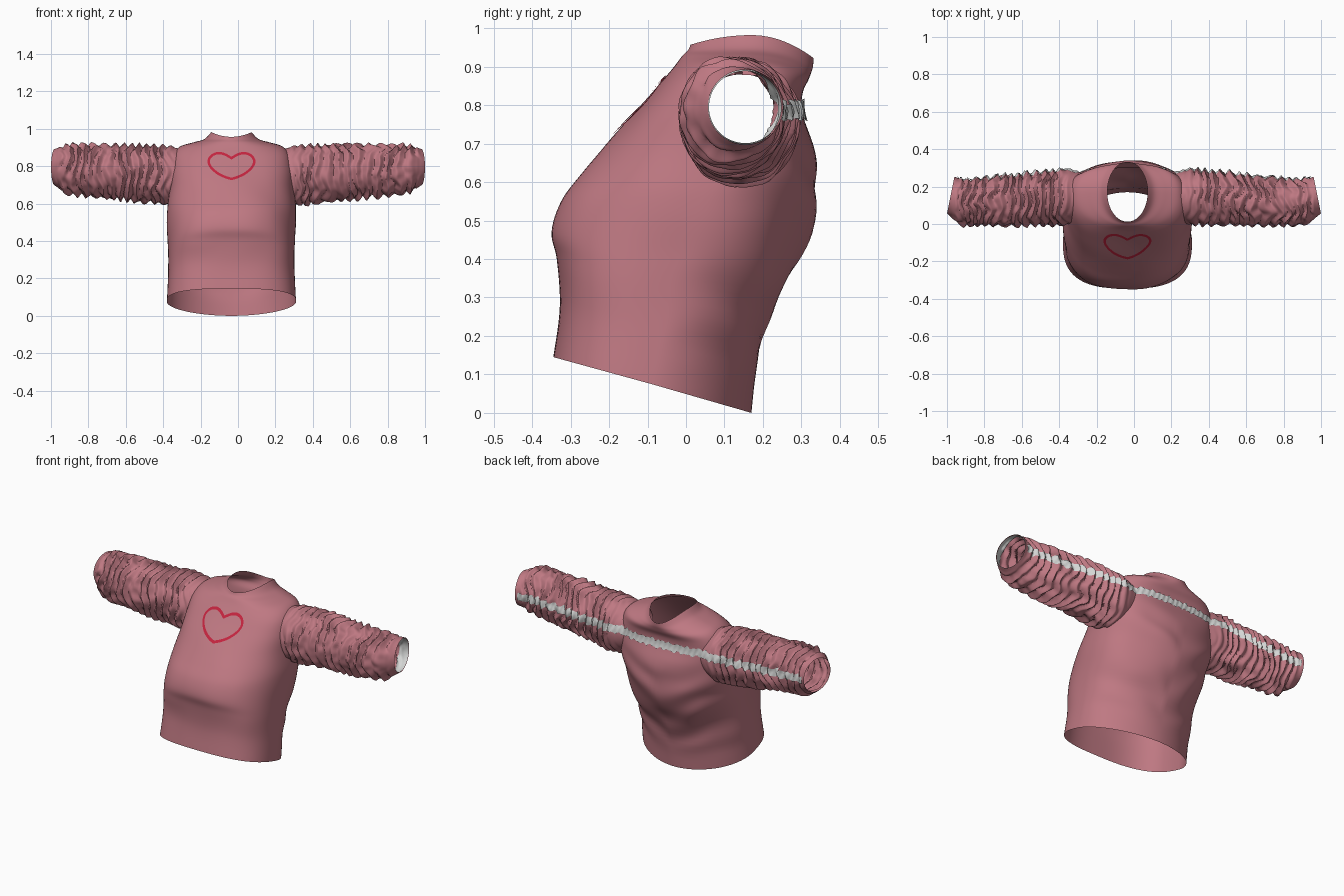
import bpy, math
from mathutils import Vector, noise
from mathutils.bvhtree import BVHTree

if "Cube" in bpy.data.objects:
    bpy.data.objects.remove(bpy.data.objects["Cube"])

CX = -0.035  # torso centre line


def material(name, rgb):
    m = bpy.data.materials.new(name)
    m.diffuse_color = (*rgb, 1)
    m.use_nodes = True
    m.node_tree.nodes["Principled BSDF"].inputs["Base Color"].default_value = m.diffuse_color
    return m


PINK = material("dusty pink fabric", (0.52, 0.19, 0.225))
RED = material("heart red", (0.56, 0.018, 0.05))
GREY = material("light grey trim", (0.66, 0.67, 0.66))


def make(name, verts, faces, mat):
    me = bpy.data.meshes.new(name)
    me.from_pydata(verts, [], faces)
    me.materials.append(mat)
    ob = bpy.data.objects.new(name, me)
    bpy.context.collection.objects.link(ob)
    bpy.ops.object.select_all(action='DESELECT')
    ob.select_set(True)
    bpy.context.view_layer.objects.active = ob
    bpy.ops.object.shade_smooth_by_angle(angle=math.radians(50))
    return ob


def grid_faces(rows, cols, wrap=True, flip=False):
    out = []
    for i in range(rows - 1):
        for j in range(cols if wrap else cols - 1):
            k = (j + 1) % cols
            f = (i * cols + j, i * cols + k, (i + 1) * cols + k, (i + 1) * cols + j)
            out.append(f[::-1] if flip else f)
    return out


def catmull(keys, t):
    """Smoothly interpolate a list of tuples at index position t."""
    i = min(int(t), len(keys) - 2)
    u = t - i
    p = [keys[max(0, min(len(keys) - 1, i + d))] for d in (-1, 0, 1, 2)]
    return [0.5 * (2 * b + (c - a) * u + (2 * a - 5 * b + 4 * c - d) * u * u
                   + (3 * b - a - 3 * c + d) * u ** 3) for a, b, c, d in zip(*p)]


def smooth(a, b, x):
    u = max(0.0, min(1.0, (x - a) / (b - a)))
    return u * u * (3 - 2 * u)


# Torso rings: front y, z; side y, z; back y, z; half width; front and back squareness
RINGS = [
    (-.345, .145, -.09, .075, .17, .0, .345, 2.8, 1.9),
    (-.327, .28, -.06, .20, .188, .14, .34, 2.8, 1.9),
    (-.335, .40, -.04, .33, .235, .29, .34, 2.7, 2),
    (-.346, .47, -.01, .43, .30, .41, .34, 2.5, 2.1),
    (-.32, .55, .03, .53, .334, .52, .342, 2.4, 2.2),
    (-.27, .62, .06, .60, .338, .61, .342, 2.4, 2.4),
    (-.205, .70, .10, .69, .328, .70, .335, 2.4, 2.7),
    (-.13, .785, .13, .78, .303, .78, .328, 2.5, 3.1),
    (-.07, .855, .14, .86, .303, .83, .312, 2.5, 3.1),
    (-.03, .90, .155, .905, .318, .865, .275, 2.4, 2.7),
    (-.008, .928, .165, .927, .325, .885, .205, 2.2, 2.3),
    (.005, .942, .17, .945, .33, .902, .145, 2.1, 2.1),
    (.012, .957, .17, .982, .332, .922, .108, 2, 2),
]
SEG, SUB = 112, 6
tv = []
n_rows = (len(RINGS) - 1) * SUB + 1
for i in range(n_rows):
    yf, zf, ys, zs, yb, zb, rx, nf, nb = catmull(RINGS, i / SUB)
    power = 1 + smooth(0, 4, i / SUB)  # straight sloping hem, domed shoulders
    for j in range(SEG):
        a = 2 * math.pi * j / SEG
        c, s = math.cos(a), math.sin(a)
        n = nb if s > 0 else nf
        x = rx * math.copysign(abs(c) ** (2 / n), c)
        t = abs(s) ** (2 / n)
        ye, ze = (yb, zb) if s > 0 else (yf, zf)
        y, z = ys + (ye - ys) * t, zs + (ze - zs) * t ** power
        # draped diagonal folds on the back
        if s > -0.2:
            w = smooth(-.2, .4, s) * smooth(.08, .2, z) * (1 - smooth(.6, .75, z))
            y += w * .006 * math.sin(30 * (z - .6 * abs(x)) + 2.5 * noise.noise((x * 4, 0, z * 4)))
        k = .008 * noise.noise((x * 5, y * 5, z * 5)) * smooth(.02, .15, i / n_rows) * (1 - smooth(.8, .95, i / n_rows))
        tv.append((CX + x * (1 + k * 3), y + k * s, z))


def in_armhole(f):
    p = sum((Vector(tv[k]) for k in f), Vector()) / 4
    return abs(p.x - CX) > .24 and (p.y - .14) ** 2 + (p.z - .765) ** 2 < .118 ** 2


tf = [f for f in grid_faces(n_rows, SEG) if not in_armhole(f)]
make("torso", tv, tf, PINK)

# Sleeve sections: position along, centre y, z, radius y, z
SLEEVE = [
    (0, .145, .755, .125, .125), (.12, .145, .75, .148, .157),
    (.3, .137, .76, .143, .152), (.6, .122, .772, .131, .142),
    (.88, .115, .783, .121, .132), (.95, .132, .79, .108, .112),
    (1, .155, .795, .098, .097),
]


def sleeve_point(side, t, a, inset=0.0):
    k = max(i for i in range(len(SLEEVE) - 1) if SLEEVE[i][0] <= t)
    u = (t - SLEEVE[k][0]) / (SLEEVE[k + 1][0] - SLEEVE[k][0])
    _, cy, cz, ry, rz = [p + (q - p) * u for p, q in zip(SLEEVE[k], SLEEVE[k + 1])]
    c, s = math.cos(a), math.sin(a)
    # irregular gathers: round ridges with sharper valleys
    phase = 1.1 * noise.noise((c * 1.3 + side * 7, s * 1.3, t * 4)) + .22 * noise.noise((c * 3, s * 3 + side * 3, t * 6))
    ph = math.pi * (t * 15 + phase)
    amp = smooth(.04, .25, t) * (1 - smooth(.9, .985, t))
    size = .012 + .010 * noise.noise((c * 1.6, s * 1.6, t * 8 + side))
    d = amp * (size * (2 * abs(math.sin(ph)) - 1.1) + .006 * noise.noise((c * 3, s * 3, t * 16 + side * 5))) - inset
    y, z = cy + (ry + d) * c, cz + (rz + d) * s
    start = CX + side * .24
    end = side * (1 - .2 * max(0, y - .055))
    x = start + (end - start) * t + side * amp * .004 * math.sin(2 * ph)
    return (x, y, z)


def tube(side, t0, t1, rows, cols, inset=0.0):
    v = [sleeve_point(side, t0 + (t1 - t0) * i / (rows - 1), 2 * math.pi * j / cols, inset)
         for i in range(rows) for j in range(cols)]
    return v, grid_faces(rows, cols, flip=side < 0)


all_v, all_f = list(tv), list(tf)
for side, name in ((1, "right_sleeve"), (-1, "left_sleeve")):
    v, f = tube(side, 0, 1, 180, 80)
    make(name, v, f, PINK)
    all_f += [tuple(k + len(all_v) for k in q) for q in f]
    all_v += v

# Pale lining inside one cuff
v, f = tube(1, .92, .998, 16, 64, .004)
make("cuff_lining", v, f, GREY)

# Flat details are projected on to the cloth
cloth = BVHTree.FromPolygons(all_v, all_f)


def project(x, z, side, lift):
    hit = cloth.ray_cast(Vector((x, side * 2, z)), Vector((0, -side, 0)))[0]
    return (x, (hit.y if hit else side * .25) + side * lift, z)


# Gathered trim running along the back from cuff to cuff
NX, NZ = 380, 5
v = []
for i in range(NX):
    x = -.945 + 1.89 * i / (NX - 1)
    mid = .787 + .004 * math.sin(x * 110) + .004 * noise.noise((x * 20, 0, 0))
    half = .022 + .003 * math.sin(x * 170)
    for j in range(NZ):
        p = project(x, mid + half * (2 * j / (NZ - 1) - 1), 1, .006)
        v.append((p[0], p[1] + .002 * math.sin(x * 200 + j), p[2]))
make("back_trim", v, grid_faces(NX, NZ, wrap=False), GREY)

# Heart outline on the chest
HALF = [(0, .843), (.035, .863), (.07, .870), (.105, .857), (.122, .828),
        (.110, .795), (.075, .763), (.035, .743), (0, .732)]
N = 64
right = [catmull(HALF, i * 8 / N) for i in range(N + 1)]
loop = right + [(-x, z) for x, z in right[-2:0:-1]]
v = []
for i, (x, z) in enumerate(loop):
    a, b = loop[i - 1], loop[(i + 1) % len(loop)]
    t = Vector((b[0] - a[0], b[1] - a[1])).normalized()
    for w in (-.0065, .0065):
        v.append(project(CX + x - t.y * w, z + t.x * w, -1, .005))
m = len(loop)
f = [(2 * i, 2 * i + 1, 2 * ((i + 1) % m) + 1, 2 * ((i + 1) % m)) for i in range(m)]
make("heart_outline", v, f, RED)
